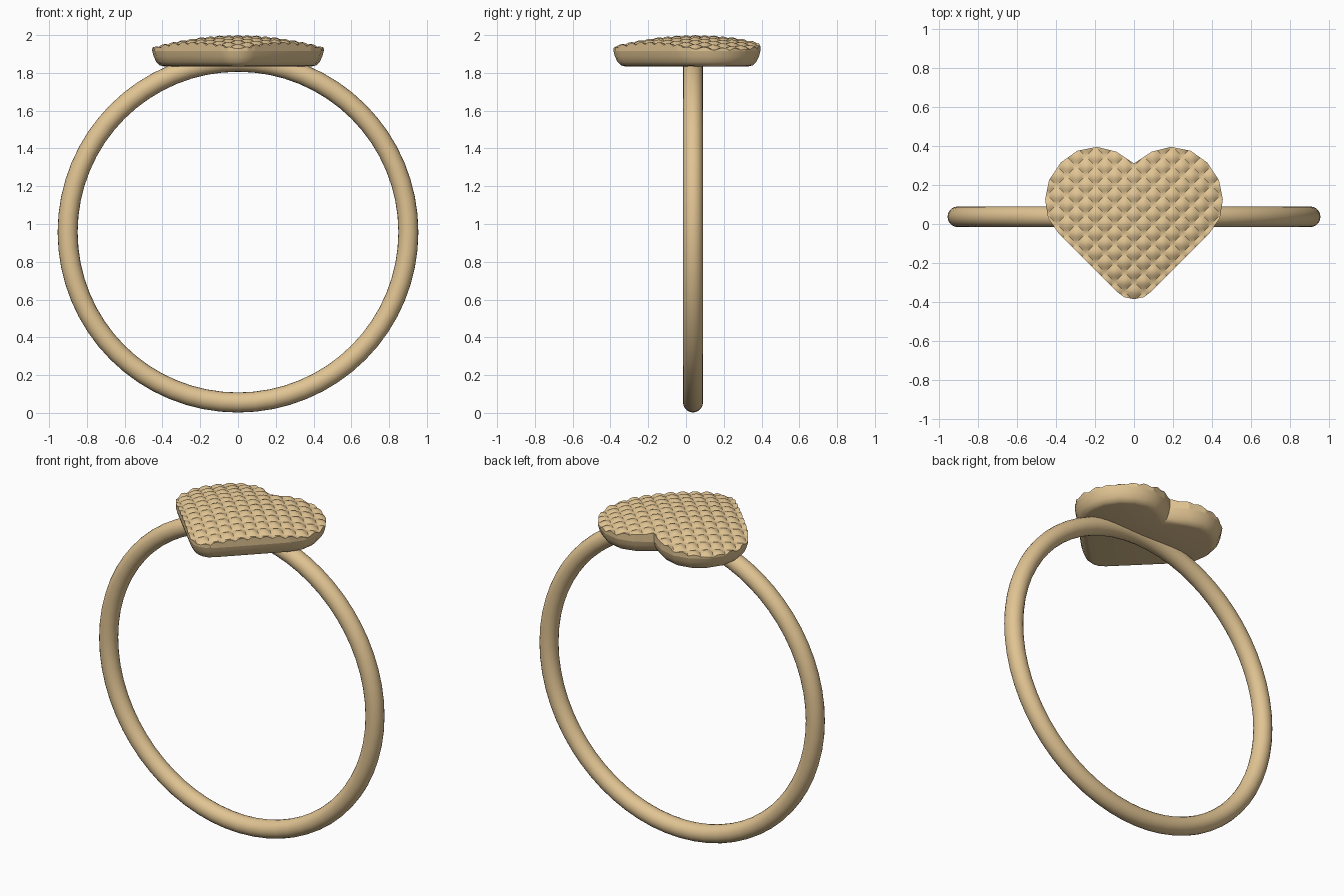
import bpy, bmesh, math
from mathutils import Vector, Matrix

if "Cube" in bpy.data.objects:
    bpy.data.objects.remove(bpy.data.objects["Cube"])

mat = bpy.data.materials.new("gold")
mat.diffuse_color = (0.75, 0.55, 0.29, 1)
mat.use_nodes = True
mat.node_tree.nodes["Principled BSDF"].inputs["Base Color"].default_value = mat.diffuse_color

# right half of the heart outline, notch to tip
HALF = [(0, .31), (.09, .37), (.19, .395), (.29, .375), (.375, .315), (.435, .225),
        (.455, .125), (.44, .03), (.385, -.05), (.09, -.345), (.05, -.375), (0, -.385)]
HALF = [Vector(p) for p in HALF]
HEART = HALF + [Vector((-p.x, p.y)) for p in HALF[-2:0:-1]]


def finish(bm, name, angle):
    bmesh.ops.recalc_face_normals(bm, faces=bm.faces)
    me = bpy.data.meshes.new(name)
    bm.to_mesh(me)
    bm.free()
    ob = bpy.data.objects.new(name, me)
    bpy.context.collection.objects.link(ob)
    style(ob, angle)


def style(ob, angle):
    ob.data.materials.append(mat)
    bpy.ops.object.select_all(action='DESELECT')
    ob.select_set(True)
    bpy.context.view_layer.objects.active = ob
    bpy.ops.object.shade_smooth_by_angle(angle=math.radians(angle))


def inset(points, d):
    out = []
    for i, p in enumerate(points):
        a = (p - points[i - 1]).normalized()
        b = (points[(i + 1) % len(points)] - p).normalized()
        n = Vector((a.y + b.y, -a.x - b.x)).normalized()
        out.append(p + n * d / max(.5, n.dot(Vector((a.y, -a.x)))))
    return out


# finger band
bpy.ops.mesh.primitive_torus_add(major_radius=.902, minor_radius=.053, major_segments=64,
                                 minor_segments=20, location=(0, .037, .957),
                                 rotation=(math.pi / 2, 0, 0))
band = bpy.context.object
band.name = "band"
style(band, 40)

# heart base: flat underside with rounded flaring sides
bm = bmesh.new()
rings = []
for d, z in [(.06, 1.835), (.04, 1.84), (.022, 1.858), (.008, 1.888), (0, 1.92)]:
    rings.append([bm.verts.new((p.x, p.y, z)) for p in inset(HEART, d)])
n = len(HEART)
for lo, hi in zip(rings, rings[1:]):
    for i in range(n):
        j = (i + 1) % n
        bm.faces.new((lo[i], lo[j], hi[j], hi[i]))
bm.faces.new(rings[0])
bm.faces.new(rings[-1])
finish(bm, "heart_base", 45)

# quilted domed top: diagonal grid clipped to the half heart, then mirrored
PITCH, SUB, CELLS = .07, 6, 10
S = math.sqrt(.5)
bm = bmesh.new()
bmesh.ops.create_grid(bm, x_segments=2 * CELLS * SUB, y_segments=2 * CELLS * SUB,
                      size=CELLS * PITCH, matrix=Matrix.Rotation(math.pi / 4, 4, 'Z'))


def clip(co, normal):
    bmesh.ops.bisect_plane(bm, geom=bm.verts[:] + bm.edges[:] + bm.faces[:], dist=1e-6,
                           plane_co=co, plane_no=normal, clear_outer=True)


clip((0, 0, 0), (-1, 0, 0))
for p, q in zip(HALF, HALF[1:]):
    e = q - p
    clip((p.x, p.y, 0), (-e.y, e.x, 0))


def bump(t):
    f = (t / PITCH) % 1 * 2 - 1
    return 1 - f * f


for v in bm.verts:
    x, y = v.co.x, v.co.y
    dome = 1.986 - .06 * (x * x + (y - .05) ** 2) / .44 ** 2
    v.co.z = dome + .014 * bump((x + y) * S) * bump((y - x) * S)
bmesh.ops.mirror(bm, geom=bm.verts[:] + bm.edges[:] + bm.faces[:], axis='X', merge_dist=1e-4)
bmesh.ops.remove_doubles(bm, verts=bm.verts, dist=1e-4)
rim = [e for e in bm.edges if e.is_boundary]
ext = bmesh.ops.extrude_edge_only(bm, edges=rim)
for g in ext['geom']:
    if isinstance(g, bmesh.types.BMVert):
        g.co.z = 1.915
finish(bm, "quilted_top", 35)
